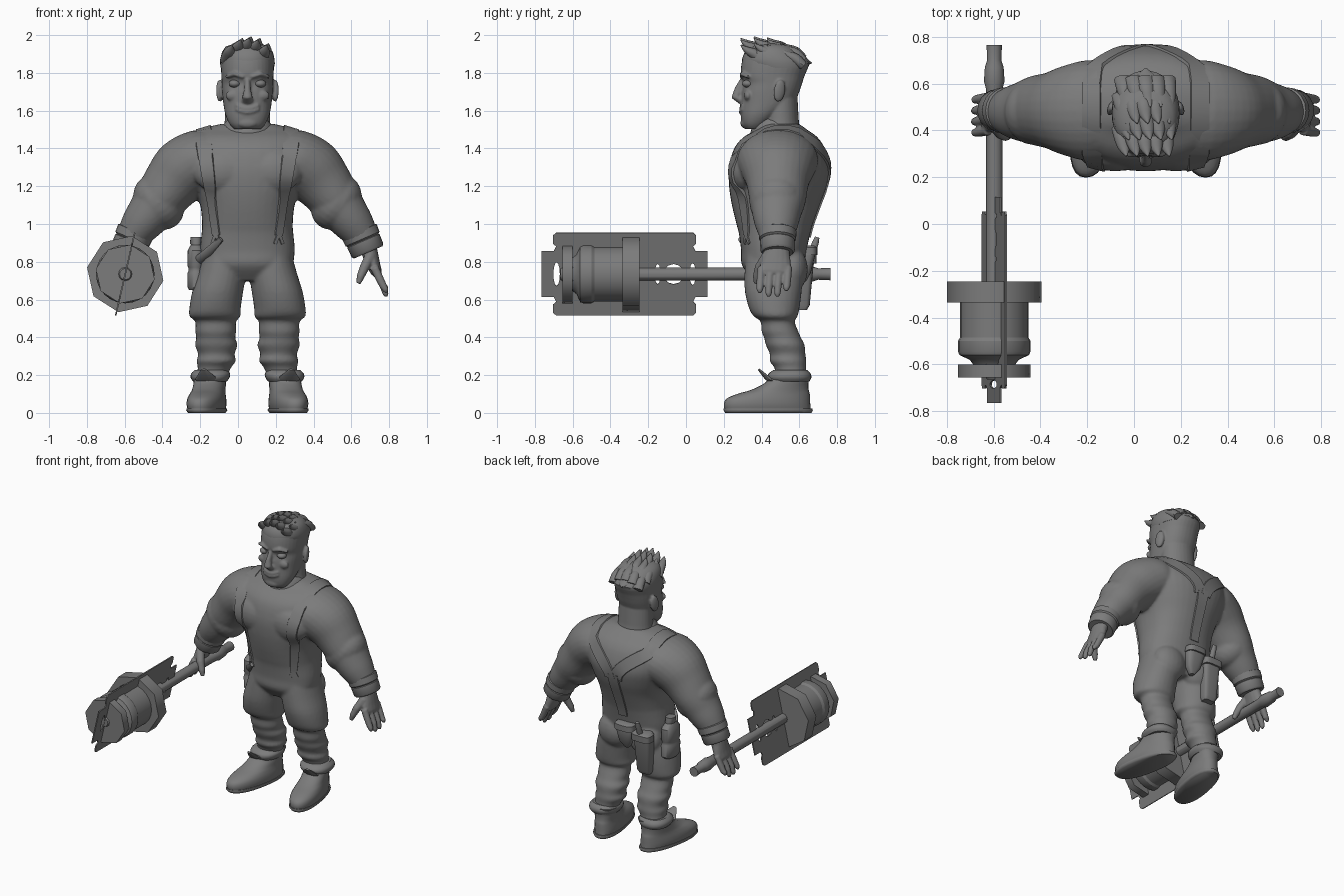
import bpy, bmesh, math
from mathutils import Vector, Matrix
from mathutils.bvhtree import BVHTree

if "Cube" in bpy.data.objects:
    bpy.data.objects.remove(bpy.data.objects["Cube"])

CX = 0.05                                   # symmetry plane of the figure
mat = bpy.data.materials.new("plain grey")
mat.diffuse_color = (0.2, 0.2, 0.2, 1)
mat.use_nodes = True
mat.node_tree.nodes["Principled BSDF"].inputs["Base Color"].default_value = mat.diffuse_color


def finish(name, bm, angle=40, voxel=0, smooth=3):
    """Turn a bmesh into an object, optionally fusing its volumes."""
    bmesh.ops.recalc_face_normals(bm, faces=bm.faces)
    me = bpy.data.meshes.new(name)
    bm.to_mesh(me)
    bm.free()
    ob = bpy.data.objects.new(name, me)
    bpy.context.collection.objects.link(ob)
    if voxel:
        r = ob.modifiers.new("fuse", 'REMESH')
        r.mode, r.voxel_size = 'VOXEL', voxel
        s = ob.modifiers.new("soften", 'SMOOTH')
        s.factor, s.iterations = 0.5, smooth
        dg = bpy.context.evaluated_depsgraph_get()
        me = bpy.data.meshes.new_from_object(ob.evaluated_get(dg))
        ob.modifiers.clear()
        ob.data = me
    me.materials.clear()
    me.materials.append(mat)
    me.polygons.foreach_set("use_smooth", [True] * len(me.polygons))
    me.set_sharp_from_angle(angle=math.radians(angle))
    return ob


def curve(rows, k=4):
    """Smooth (Catmull-Rom) interpolation between rows of numbers."""
    out = []
    for i in range(len(rows) - 1):
        q = [rows[max(0, min(len(rows) - 1, i + d))] for d in (-1, 0, 1, 2)]
        for t in (j / k for j in range(k)):
            out.append(tuple(b + .5 * t * (c - a + t * (2 * a - 5 * b + 4 * c - d + t * (3 * (b - c) + d - a)))
                             for a, b, c, d in zip(*q)))
    return out + [tuple(rows[-1])]


def skin(bm, rings):
    """Bridge equal rings of points and cap both ends."""
    vs = [[bm.verts.new(p) for p in r] for r in rings]
    n = len(vs[0])
    for a, b in zip(vs, vs[1:]):
        for i in range(n):
            bm.faces.new((a[i], a[(i + 1) % n], b[(i + 1) % n], b[i]))
    bm.faces.new(vs[0][::-1])
    bm.faces.new(vs[-1])


def stack(bm, rows, n=2.3, seg=28, shear=0):
    """Horizontal superellipse rings: (x, z, half width, y front, y back)."""
    rings = []
    for x, z, w, y0, y1 in rows:
        r = []
        for i in range(seg):
            a = math.tau * i / seg
            c, s = math.cos(a), math.sin(a)
            px = math.copysign(abs(c) ** (2 / n), c) * w
            py = (y0 + y1) / 2 + math.copysign(abs(s) ** (2 / n), s) * (y1 - y0) / 2
            r.append((x + px + shear * (0.45 - py), py, z))
        rings.append(r)
    skin(bm, rings)


def tube(bm, pts, side=(0, 1, 0), seg=16):
    """Tube along points (x, y, z, radius along side, other radius)."""
    P = [Vector(p[:3]) for p in pts]
    rings = []
    for i, p in enumerate(pts):
        t = (P[min(i + 1, len(P) - 1)] - P[max(i - 1, 0)]).normalized()
        v = t.cross(Vector(side)).normalized()
        u = v.cross(t)
        rings.append([P[i] + u * p[3] * math.cos(math.tau * k / seg)
                      + v * p[-1] * math.sin(math.tau * k / seg) for k in range(seg)])
    skin(bm, rings)


def ball(bm, c, r, rot=(0, 0, 0)):
    m = Matrix.Translation(c)
    for ax, a in zip("XYZ", rot):
        m = m @ Matrix.Rotation(a, 4, ax)
    bmesh.ops.create_uvsphere(bm, u_segments=20, v_segments=12, radius=1,
                              matrix=m @ Matrix.Diagonal((*r, 1)))


def box(bm, c, size):
    bmesh.ops.create_cube(bm, size=1, matrix=Matrix.Translation(c) @ Matrix.Diagonal((*size, 1)))


# Body: torso, arms and legs fused
bm = bmesh.new()
stack(bm, curve([(CX, *r) for r in (
    (.70, .17, .36, .59), (.78, .235, .297, .625), (.86, .25, .292, .638), (.95, .243, .28, .658),
    (1.0, .24, .267, .672), (1.1, .25, .243, .708), (1.2, .285, .228, .745), (1.3, .32, .228, .762),
    (1.4, .335, .255, .735), (1.46, .315, .305, .695), (1.5, .255, .375, .64), (1.53, .14, .41, .60))]), seg=40)
for s in (-1, 1):
    X = lambda o: CX + s * o
    tube(bm, curve([(X(.16), .485, 1.34, .2, .15), (X(.25), .485, 1.335, .215, .165), (X(.335), .485, 1.285, .193, .172),
                    (X(.40), .485, 1.215, .165, .155), (X(.465), .485, 1.13, .15, .135), (X(.52), .48, 1.055, .13, .12),
                    (X(.57), .48, .99, .112, .105), (X(.62), .482, .92, .083, .08), (X(.64), .485, .89, .07, .06)]), seg=28)
    ball(bm, (X(.47), .48, 1.115), (.125, .145, .155), (0, s * .62, 0))  # bulging forearm
    ball(bm, (X(.13), .305, 1.28), (.16, .08, .12))                 # chest
    ball(bm, (X(.12), .56, .76), (.12, .085, .12))                  # seat
    stack(bm, curve([(X(o), z, w, a, b) for o, z, w, a, b in (
        (.12, .84, .115, .315, .615), (.135, .74, .127, .31, .62), (.158, .64, .135, .312, .612),
        (.172, .55, .136, .335, .60), (.172, .51, .135, .36, .59), (.168, .485, .108, .395, .575),
        (.168, .43, .108, .40, .595), (.168, .395, .103, .415, .61), (.165, .36, .113, .422, .628),
        (.165, .31, .096, .445, .632), (.165, .275, .105, .442, .638), (.175, .24, .088, .468, .635),
        (.19, .18, .08, .48, .64))], 3), n=2.1)
body = finish("body", bm, 60, .0105, 3)
tree = BVHTree.FromPolygons([v.co for v in body.data.vertices], [p.vertices for p in body.data.polygons])


# Suspenders laid on the body surface
def ribbon(bm, rays, w0, w1):
    hits = [tree.ray_cast(Vector(o), Vector(d))[:2] for o, d in rays]
    hits = [h for h in hits if h[0]]
    rings = []
    for i, (p, nrm) in enumerate(hits):
        t = hits[min(i + 1, len(hits) - 1)][0] - hits[max(i - 1, 0)][0]
        u = t.cross(nrm).normalized() * (w0 + (w1 - w0) * min(1, i / 12)) / 2
        rings.append([p - u - nrm * .01, p + u - nrm * .01, p + u * .9 + nrm * .007, p - u * .9 + nrm * .007])
    skin(bm, rings)


bm = bmesh.new()
for s in (-1, 1):
    rays = [((CX + s * (.165 + .065 * t), -1, .94 + .48 * t), (0, 1, 0)) for t in [i / 12 for i in range(13)]]
    rays += [((CX + s * .232, y, 2), (0, 0, -1)) for y in (.42, .48, .54, .6)]
    rays += [((CX + s * (.215 - .19 * math.sin(t * 1.57)), 2, 1.43 - .2 * t), (0, -1, 0)) for t in [i / 8 for i in range(9)]]
    ribbon(bm, rays, .05, .09)
    for d in (-.02, .02):                                           # forked clip ends
        ribbon(bm, [((CX + s * .165 + d * (1 - i / 4), -1, .895 + .014 * i), (0, 1, 0)) for i in range(5)], .02, .02)
ribbon(bm, [((CX - .001 * i, 2, 1.26 - .03 * i), (0, -1, 0)) for i in range(12)], .09, .07)
finish("suspenders", bm)

# Shirt collar
bm = bmesh.new()
tube(bm, [(CX, .49, 1.48, .15, .15), (CX, .49, 1.52, .137, .135), (CX, .495, 1.533, .12, .115)], seg=28)
finish("collar", bm)

# Head with neck, ears and face
bm = bmesh.new()
stack(bm, curve([(CX, *r) for r in (
    (1.502, .07, .315, .41), (1.53, .095, .297, .44), (1.58, .117, .29, .50), (1.64, .128, .292, .57),
    (1.70, .134, .296, .60), (1.745, .136, .305, .615), (1.785, .138, .29, .628), (1.85, .14, .294, .65),
    (1.90, .13, .31, .61), (1.94, .10, .34, .55))], 3), n=2.25, seg=36)
stack(bm, [(CX, z, w, a, b) for z, w, a, b in ((1.46, .128, .39, .61), (1.55, .12, .41, .597), (1.68, .115, .41, .59))], n=2)
tube(bm, [(CX, .308, 1.765, .014, .02), (CX, .28, 1.71, .018, .025), (CX, .263, 1.675, .027, .024),
          (CX, .30, 1.648, .03, .02)], side=(1, 0, 0))              # nose
ball(bm, (CX, .315, 1.535), (.055, .027, .03))                      # chin
for s in (-1, 1):
    ball(bm, (CX + s * .147, .495, 1.705), (.016, .032, .06), (-.15, 0, s * .35))
    ball(bm, (CX + s * .072, .328, 1.68), (.045, .022, .03))
    tube(bm, [(CX + s * .02, .295, 1.778, .01, .01), (CX + s * .07, .297, 1.795, .012, .012),
              (CX + s * .115, .33, 1.778, .008, .008)])
for z, r in ((1.612, .009), (1.592, .01)):                          # smiling lips
    tube(bm, [(CX + k * .02, .289 + .0016 * k * k, z + .002 * k * k, r, r) for k in range(-3, 4)])
finish("head", bm, 60, .007, 2)

bm = bmesh.new()
for s in (-1, 1):
    ball(bm, (CX + s * .068, .328, 1.743), (.031, .032, .021))
finish("eyes", bm)

# Hair: cap plus swept tufts
bm = bmesh.new()
stack(bm, [(CX, *r) for r in ((1.825, .1405, .33, .645), (1.85, .145, .298, .655), (1.875, .143, .297, .64),
                             (1.91, .135, .31, .60), (1.94, .115, .335, .565), (1.955, .07, .38, .51))], n=2.1, seg=36)
tube(bm, [(CX, .58, 1.88, .09, .05), (CX, .63, 1.862, .05, .02), (CX, .665, 1.85, .004, .004)], side=(1, 0, 0))
for j, y in enumerate((.35, .42, .49, .56)):
    for i in range(-2, 3):
        x = CX + i * .046 + (j % 2) * .01 - .008
        z = 1.945 - .009 * i * i - (.008, 0, .006, .03)[j]
        tube(bm, curve([(x - .006, y + .06, z - .04, .04, .025), (x, y + .02, z - .005, .036, .03),
                        (x + .008, y - .025, z + .018, .026, .02), (x + .018, y - .06, z + .046, .003, .003)], 3),
             side=(1, 0, 0), seg=10)
finish("hair", bm, 45)

# Hands with glove cuffs
for s, label in ((-1, "right"), (1, "left")):
    X = lambda o: CX + s * o
    bm = bmesh.new()
    tube(bm, [(X(.63), .485, .90, .065, .05), (X(.65), .48, .84, .07, .042), (X(.668), .475, .78, .083, .036),
              (X(.683), .47, .745, .08, .03), (X(.69), .47, .73, .06, .022)])
    for k in range(4):                                              # fingers
        y, d = .40 + .047 * k, (.02, 0, .0, .03)[k]
        tube(bm, [(X(.672), y, .77, .022, .023), (X(.70), y - .005, .71, .0215, .022), (X(.72), y - .008, .67, .02, .02),
                  (X(.732), y - .01, .63 + d, .017, .016), (X(.735), y - .01, .615 + d, .008, .008)], seg=10)
    tube(bm, [(X(.65), .43, .83, .03, .03), (X(.62), .39, .77, .027, .026), (X(.598), .375, .72, .022, .021),
              (X(.588), .37, .685, .012, .012)], seg=10)
    finish(label + "_hand", bm, 60, .006, 2)
    bm = bmesh.new()
    for a, b, r in ((0, .45, .1), (.42, 1, .093)):
        p, q = Vector((X(.59), .485, .965)), Vector((X(.64), .485, .85))
        tube(bm, [(*p.lerp(q, a + (b - a) * t), r * f, r * f) for t, f in ((0, .9), (.1, 1), (.85, .98), (1, .88))], seg=20)
    finish(label + "_glove_cuff", bm)

# Boots, soles and boot cuffs
for s, label in ((-1, "right"), (1, "left")):
    bm = bmesh.new()
    x = CX + s * .213
    stack(bm, curve([(x, .015, .09, .205, .66), (x, .045, .096, .2, .658), (x, .075, .094, .215, .657), (x, .1, .088, .27, .655),
                     (x, .12, .084, .34, .65), (x, .145, .083, .395, .648), (x, .17, .083, .43, .65),
                     (x - s * .01, .21, .088, .452, .658)], 3), n=2.2, shear=s * .17)
    finish(label + "_boot", bm, 60)
    bm = bmesh.new()
    stack(bm, [(x, 0, .088, .208, .665), (x, .014, .098, .198, .672), (x, .024, .095, .2, .668)], n=2.3, shear=s * .17)
    finish(label + "_sole", bm, 60)
    bm = bmesh.new()
    stack(bm, curve([(x - s * .015, .165, .088, .445, .652), (x - s * .015, .185, .102, .432, .663),
                     (x - s * .018, .208, .103, .437, .66), (x - s * .02, .228, .085, .465, .64)], 3))
    tube(bm, [(x, .47, .165, .05, .014), (x + s * .01, .43, .185, .055, .014), (x + s * .02, .385, .23, .014, .006)],
         side=(1, 0, 0), seg=10)
    finish(label + "_boot_cuff", bm)

# Pouches and canteen hung on the back of the hip
bm = bmesh.new()
stack(bm, [(.03, .695, .015, .60, .635), (.03, .74, .05, .60, .66), (.025, .84, .07, .60, .685), (.025, .875, .062, .61, .675)], n=3)
stack(bm, [(.025, z, w, .60, b) for z, w, b in ((.835, .075, .695), (.875, .072, .695), (.885, .06, .68))], n=3)
finish("small_pouch", bm)
bm = bmesh.new()
stack(bm, [(-.11, .545, .04, .59, .64), (-.11, .57, .05, .585, .655), (-.11, .78, .062, .585, .675),
           (-.11, .83, .065, .60, .685)], n=4)
stack(bm, [(-.11, z, w, .60, b) for z, w, b in ((.79, .072, .69), (.835, .072, .692), (.845, .06, .68))], n=4)
tube(bm, [(-.10, .65, .80, .02, .02), (-.10, .685, .90, .018, .018), (-.10, .695, .93, .012, .012)], side=(1, 0, 0))
finish("tool_pouch", bm)
bm = bmesh.new()
stack(bm, [(-.222, *r) for r in ((.65, .036, .425, .555), (.665, .045, .41, .57), (.74, .046, .41, .57), (.75, .041, .415, .565),
      (.77, .041, .415, .565), (.78, .046, .41, .57), (.86, .044, .415, .565), (.89, .028, .45, .53),
      (.895, .032, .45, .53), (.93, .03, .455, .525))])
finish("canteen", bm)
bm = bmesh.new()
tube(bm, [(-.21, .42, .81, .012, .024), (-.16, .345, .85, .012, .024), (-.09, .285, .92, .01, .015)], seg=8)
finish("hip_strap", bm)

# Hammer, lying along y
HX, HZ = -.597, .735


def turned(name, rows, seg, start=0, angle=30):
    bm = bmesh.new()
    skin(bm, [[(HX + r * math.cos(start + math.tau * i / seg), y, HZ + r * math.sin(start + math.tau * i / seg))
               for i in range(seg)] for y, r in rows])
    return finish(name, bm, angle)


O = math.radians(80)
turned("hammer_handle", [(-.665, .03), (-.655, .036), (.5, .034), (.58, .036), (.61, .044), (.67, .04), (.70, .03), (.765, .033)], 12)
turned("hammer_collar", [(-.335, .205), (-.245, .205)], 8, O, 50)
turned("hammer_body", [(-.60, .09), (-.58, .105), (-.56, .148), (-.545, .155), (-.50, .155), (-.485, .146), (-.33, .146)], 24)
turned("hammer_neck", [(-.63, .09), (-.58, .09)], 16)
turned("hammer_face", [(-.655, .158), (-.60, .158)], 8, O, 50)

# Slotted blade through the hammer head, as a filled outline with holes
cu = bpy.data.curves.new("blade_outline", 'CURVE')
cu.dimensions, cu.fill_mode, cu.extrude = '2D', 'BOTH', .004


def outline(pts):
    sp = cu.splines.new('POLY')
    sp.points.add(len(pts) - 1)
    for q, (a, b) in zip(sp.points, pts):
        q.co = (a, b, 0, 1)
    sp.use_cyclic_u = True


quarter = [(.44, .125), (.375, .125), (.362, .15), (.378, .165), (.378, .21), (.362, .225)]
half = quarter + [(-a, b) for a, b in quarter[::-1]]
outline([(a - .325, b) for a, b in half] + [(-a - .325, -b) for a, b in half])
for c, w, h in ((-.685, .017, .065), (.035, .017, .06), (-.065, .055, .055), (-.15, .016, .055)):
    outline([(c + w * math.cos(math.tau * i / 12), h * math.sin(math.tau * i / 12)) for i in range(12)])
tmp = bpy.data.objects.new("blade_outline", cu)
bpy.context.collection.objects.link(tmp)
bpy.context.view_layer.update()
flat = bpy.data.meshes.new_from_object(tmp.evaluated_get(bpy.context.evaluated_depsgraph_get()))
bpy.data.objects.remove(tmp)
bm = bmesh.new()
bm.from_mesh(flat)
bmesh.ops.remove_doubles(bm, verts=bm.verts, dist=1e-5)
T = math.radians(77)
up = Vector((math.cos(T), 0, math.sin(T)))
for v in bm.verts:
    v.co = Vector((HX, v.co.x, HZ)) + up * v.co.y + Vector((up.z, 0, -up.x)) * v.co.z
finish("hammer_blade", bm, 30)
